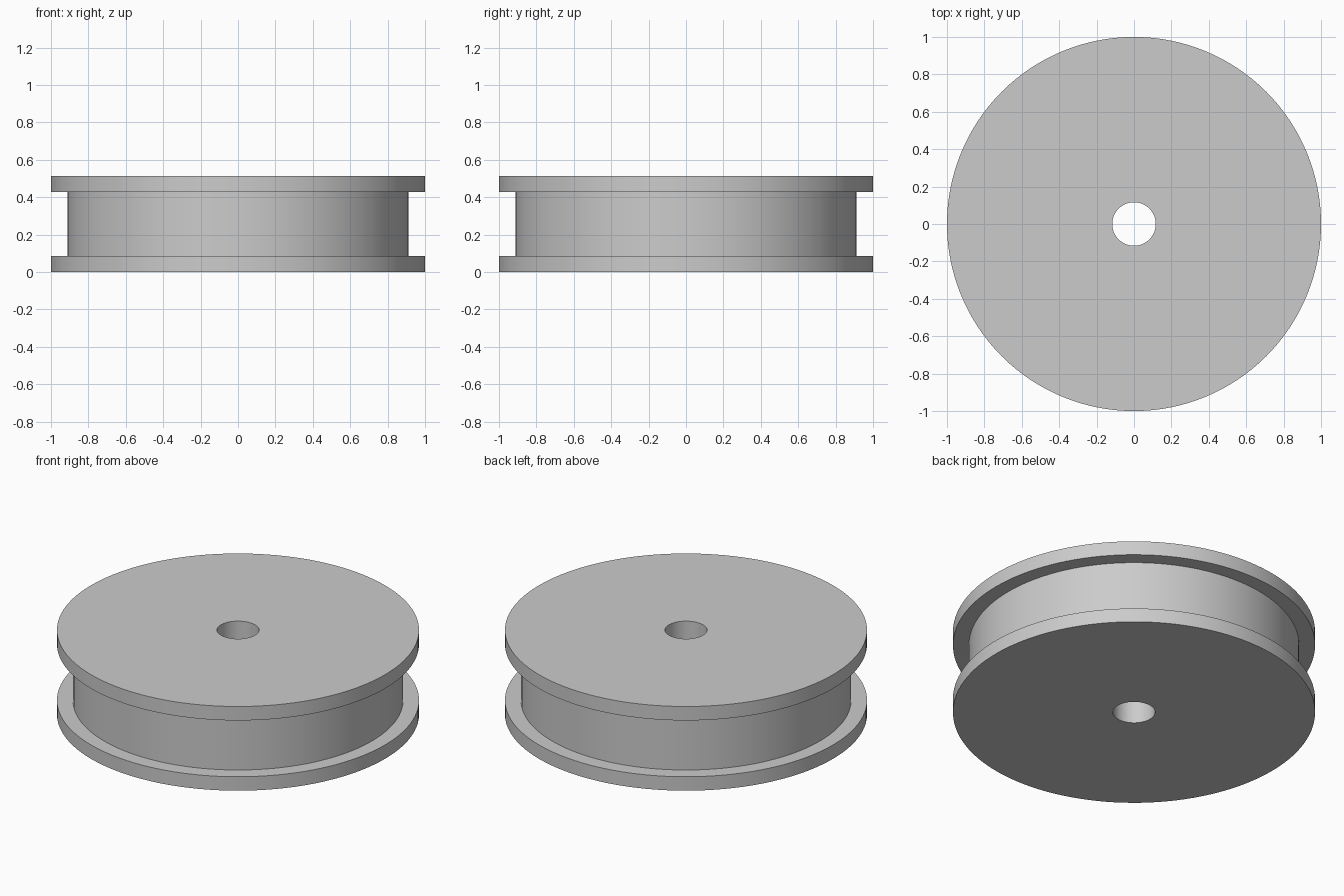
import bpy
import bmesh
import math

cube = bpy.data.objects.get("Cube")
if cube:
    bpy.data.objects.remove(cube, do_unlink=True)

RIM, DRUM, BORE = 1.0, 0.912, 0.116
HEIGHT, FLANGE = 0.513, 0.085
SEGMENTS = 128

# Single grey material
grey = bpy.data.materials.new("light grey")
grey.use_nodes = True
colour = (0.6, 0.6, 0.6, 1)
grey.diffuse_color = colour
grey.node_tree.nodes["Principled BSDF"].inputs["Base Color"].default_value = colour


def lathe(name, profile):
    """Revolve a closed (radius, height) profile about the z axis."""
    bm = bmesh.new()
    verts = [bm.verts.new((r, 0, z)) for r, z in profile]
    edges = [bm.edges.new((v, verts[(i + 1) % len(verts)])) for i, v in enumerate(verts)]
    bmesh.ops.spin(bm, geom=verts + edges, cent=(0, 0, 0), axis=(0, 0, 1),
                   angle=math.tau, steps=SEGMENTS, use_merge=True)
    bmesh.ops.remove_doubles(bm, verts=bm.verts, dist=0.0001)
    bmesh.ops.recalc_face_normals(bm, faces=bm.faces)
    mesh = bpy.data.meshes.new(name)
    bm.to_mesh(mesh)
    bm.free()
    mesh.materials.append(grey)
    obj = bpy.data.objects.new(name, mesh)
    bpy.context.collection.objects.link(obj)
    bpy.ops.object.select_all(action="DESELECT")
    obj.select_set(True)
    bpy.context.view_layer.objects.active = obj
    bpy.ops.object.shade_smooth_by_angle(angle=math.radians(30))
    return obj


# Grooved wheel: two flanges, recessed drum and a through bore
top_flange = HEIGHT - FLANGE
lathe("grooved_wheel", [
    (BORE, 0), (RIM, 0), (RIM, FLANGE), (DRUM, FLANGE),
    (DRUM, top_flange), (RIM, top_flange), (RIM, HEIGHT), (BORE, HEIGHT),
])
